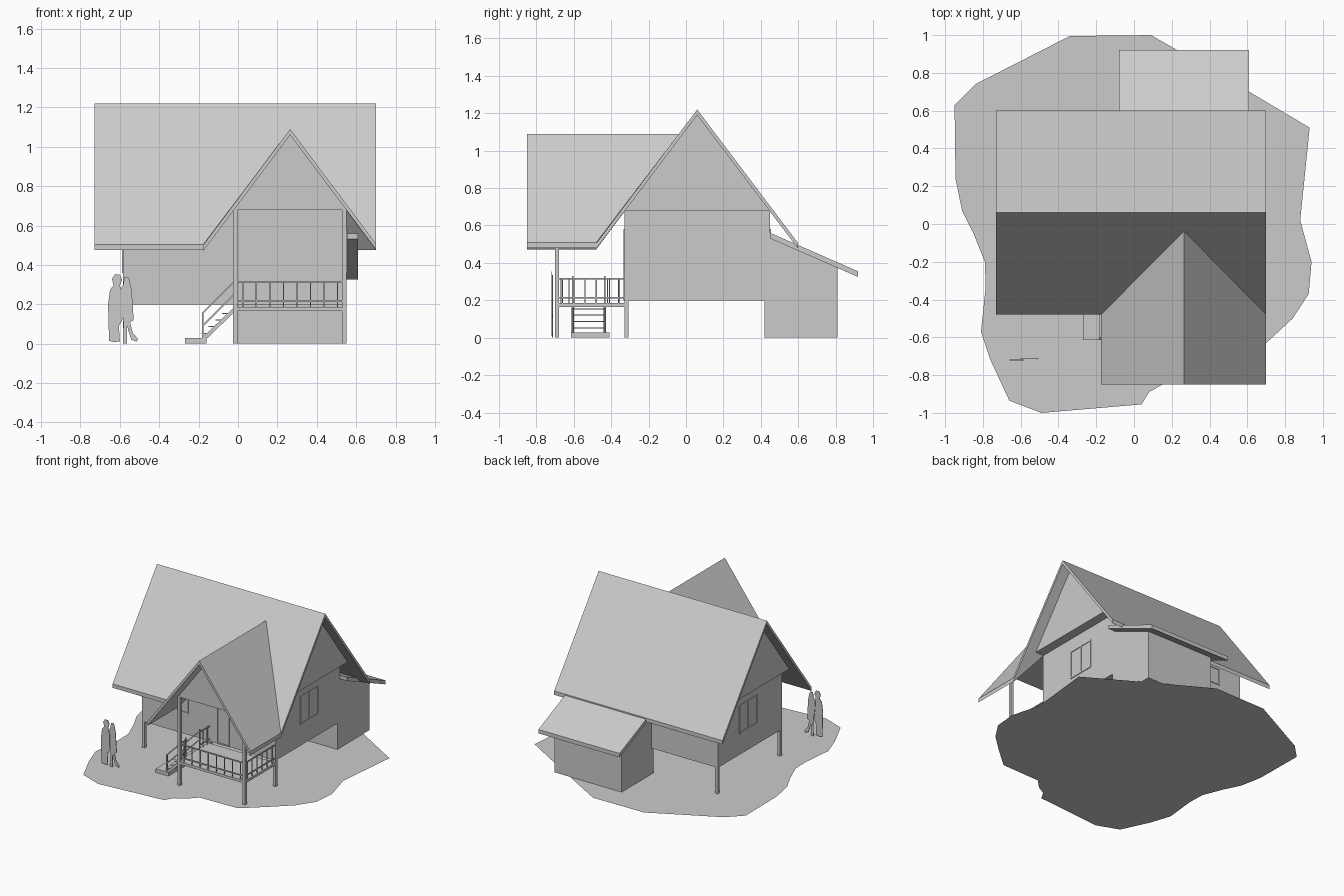
import bpy, bmesh
from mathutils import Vector

cube = bpy.data.objects.get("Cube")
if cube:
    bpy.data.objects.remove(cube, do_unlink=True)

grey = bpy.data.materials.new("plain_grey")
grey.use_nodes = True
tone = (0.6, 0.6, 0.6, 1)
grey.diffuse_color = tone
grey.node_tree.nodes["Principled BSDF"].inputs["Base Color"].default_value = tone


def finish(name, bm):
    bmesh.ops.recalc_face_normals(bm, faces=bm.faces)
    mesh = bpy.data.meshes.new(name)
    bm.to_mesh(mesh)
    bm.free()
    mesh.materials.append(grey)
    obj = bpy.data.objects.new(name, mesh)
    bpy.context.collection.objects.link(obj)
    return obj


def loft(name, ring_a, ring_b):
    """Solid between two matching outlines."""
    bm = bmesh.new()
    a = [bm.verts.new(p) for p in ring_a]
    b = [bm.verts.new(p) for p in ring_b]
    bm.faces.new(a)
    bm.faces.new(b[::-1])
    for i in range(len(a)):
        j = (i + 1) % len(a)
        bm.faces.new((a[i], b[i], b[j], a[j]))
    return finish(name, bm)


def box(name, x0, x1, y0, y1, z0, z1):
    base = [(x0, y0), (x1, y0), (x1, y1), (x0, y1)]
    return loft(name, [(x, y, z0) for x, y in base], [(x, y, z1) for x, y in base])


def prism_x(name, profile, x0, x1):
    return loft(name, [(x0, y, z) for y, z in profile], [(x1, y, z) for y, z in profile])


def prism_y(name, profile, y0, y1):
    return loft(name, [(x, y0, z) for x, z in profile], [(x, y1, z) for x, z in profile])


def slab(name, plan, height):
    """Sloping roof panel from its plan outline and a height rule."""
    top = [(x, y, height(x, y)) for x, y in plan]
    return loft(name, top, [(x, y, z - 0.03) for x, y, z in top])


def bar(name, start, end, r=0.004):
    """Thin square rail between two points."""
    a, b = Vector(start), Vector(end)
    d = (b - a).normalized()
    side = d.cross(Vector((0, 1, 0) if abs(d.y) < 0.9 else (1, 0, 0))).normalized() * r
    up = d.cross(side).normalized() * r
    ring = [side + up, side - up, -side - up, -side + up]
    return loft(name, [a + v for v in ring], [b + v for v in ring])


# Ground patch
bm = bmesh.new()
outline = [(-.95, .63), (-.84, .74), (-.34, .995), (.09, 1), (.23, .92), (.61, .7),
           (.93, .51), (.88, .02), (.94, -.2), (.925, -.37), (.84, -.5), (.7, -.63),
           (.54, -.77), (.22, -.78), (.15, -.85), (.08, -.89), (.04, -.955), (-.49, -1),
           (-.66, -.935), (-.76, -.72), (-.81, -.57), (-.785, -.33), (-.79, -.2),
           (-.85, -.05), (-.91, .07), (-.945, .24)]
face = bm.faces.new([bm.verts.new((x, y, 0)) for x, y in outline])
ground = finish("ground", bm)
if ground.data.polygons[0].normal.z < 0:
    ground.data.flip_normals()

# House body, overhanging attic and rear annex
L, R, F, B = -.585, .55, -.33, .45
box("house_walls", L, R, F, B, .2, .68)
prism_x("attic_gables", [(F, .68), (B, .68), (.06, 1.19)], -.65, .62)
prism_x("annex_walls", [(.42, 0), (.81, 0), (.81, .382), (.42, .553)], -.02, R)

# Roofs, with the front slope notched along the porch valleys
def main_height(x, y):
    return 1.22 - abs(y - .06) * 1.324

def porch_height(x, y):
    return 1.09 - abs(x - .265) * 1.335

slab("main_roof_front", [(-.73, .06), (-.73, -.48), (-.175, -.48), (.265, -.038),
                         (.70, -.48), (.70, .06)], main_height)
slab("main_roof_back", [(-.73, .06), (.70, .06), (.70, .6), (-.73, .6)], main_height)
for side, edge in (("right", -.175), ("left", .70)):
    slab("porch_roof_" + side, [(edge, -.85), (.265, -.85), (.265, -.038), (edge, -.48)],
         porch_height)
slab("annex_roof", [(-.08, .45), (.61, .45), (.61, .92), (-.08, .92)],
     lambda x, y: .355 + (.92 - y) * .4375)

# Porch gable, deck and posts
prism_y("porch_gable", [(-.02, .68), (.55, .68), (.265, 1.06)], -.70, F)
box("porch_deck", -.02, R, -.70, F, .165, .185)
T = .022
for x in (-.025, R - T):
    box("porch_post", x, x + T, -.70, -.70 + T, 0, .69)
for x, y in ((L, F), (L, B - T), (-.025, F), (R - T, F)):
    box("house_post", x, x + T, y, y + T, 0, .21)


# Porch railings
def railing(start, end, count):
    a, b = Vector(start), Vector(end)
    for z in (.315, .215):
        bar("rail", (a.x, a.y, z), (b.x, b.y, z))
    for i in range(count):
        p = a.lerp(b, (i + .5) / count)
        bar("baluster", (p.x, p.y, .18), (p.x, p.y, .315), .003)

railing((-.01, -.69, 0), (.54, -.69, 0), 8)
railing((.54, -.69, 0), (.54, F, 0), 6)
railing((-.012, -.69, 0), (-.012, -.605, 0), 2)
railing((-.012, -.435, 0), (-.012, F, 0), 2)

# Steps with stringers, treads and handrails
box("step_platform", -.27, -.16, -.615, -.41, 0, .028)
for y in (-.605, -.435):
    prism_y("stair_stringer", [(-.185, .028), (-.155, .028), (-.02, .16), (-.02, .185)],
            y - .006, y + .006)
    bar("stair_post", (-.18, y, .02), (-.18, y, .155))
    bar("stair_top_post", (-.022, y, .17), (-.022, y, .33))
    for z in (.155, .09):
        bar("stair_rail", (-.18, y, z), (-.02, y, z + .16))
for i in range(4):
    x, z = -.165 + i * .035, .055 + i * .034
    box("stair_tread", x - .02, x + .02, -.605, -.435, z - .005, z)


# Raised frames around doors and windows
def frame(name, axis, wall, u0, u1, z0, z1, mullions):
    def strip(a, b, c, d):
        span = (wall - .005, wall + .005)
        xy = span + (a, b) if axis == "x" else (a, b) + span
        box(name, *xy, c, d)
    w = .01
    for k in range(mullions + 2):
        u = u0 + (u1 - u0 - w) * k / (mullions + 1)
        strip(u, u + w, z0, z1)
    for z in (z0, z1 - w):
        strip(u0, u1, z, z + w)

frame("right_window", "x", R, -.03, .19, .36, .58, 1)
frame("left_window", "x", L, -.03, .19, .36, .58, 1)
frame("front_window", "y", F, -.4, -.19, .36, .58, 1)
frame("front_door", "y", F, .05, .16, .2, .58, 0)
frame("back_window", "y", B, -.4, -.18, .45, .58, 1)

# Standing couple as flat cut-outs
prism_y("tall_figure", [(-.655, .015), (-.66, .2), (-.65, .275), (-.632, .295), (-.64, .33),
                        (-.625, .353), (-.6, .35), (-.588, .325), (-.6, .295), (-.585, .24),
                        (-.588, .12), (-.605, .09), (-.6, .012), (-.63, .008)], -.722, -.718)
prism_y("short_figure", [(-.585, 0), (-.582, .11), (-.595, .2), (-.6, .27), (-.583, .3),
                         (-.578, .335), (-.555, .335), (-.547, .305), (-.54, .27),
                         (-.535, .2), (-.53, .12), (-.548, .11), (-.535, .055), (-.508, .025),
                         (-.515, .01), (-.542, .02), (-.555, .06), (-.565, .1), (-.565, 0)],
        -.716, -.712)
